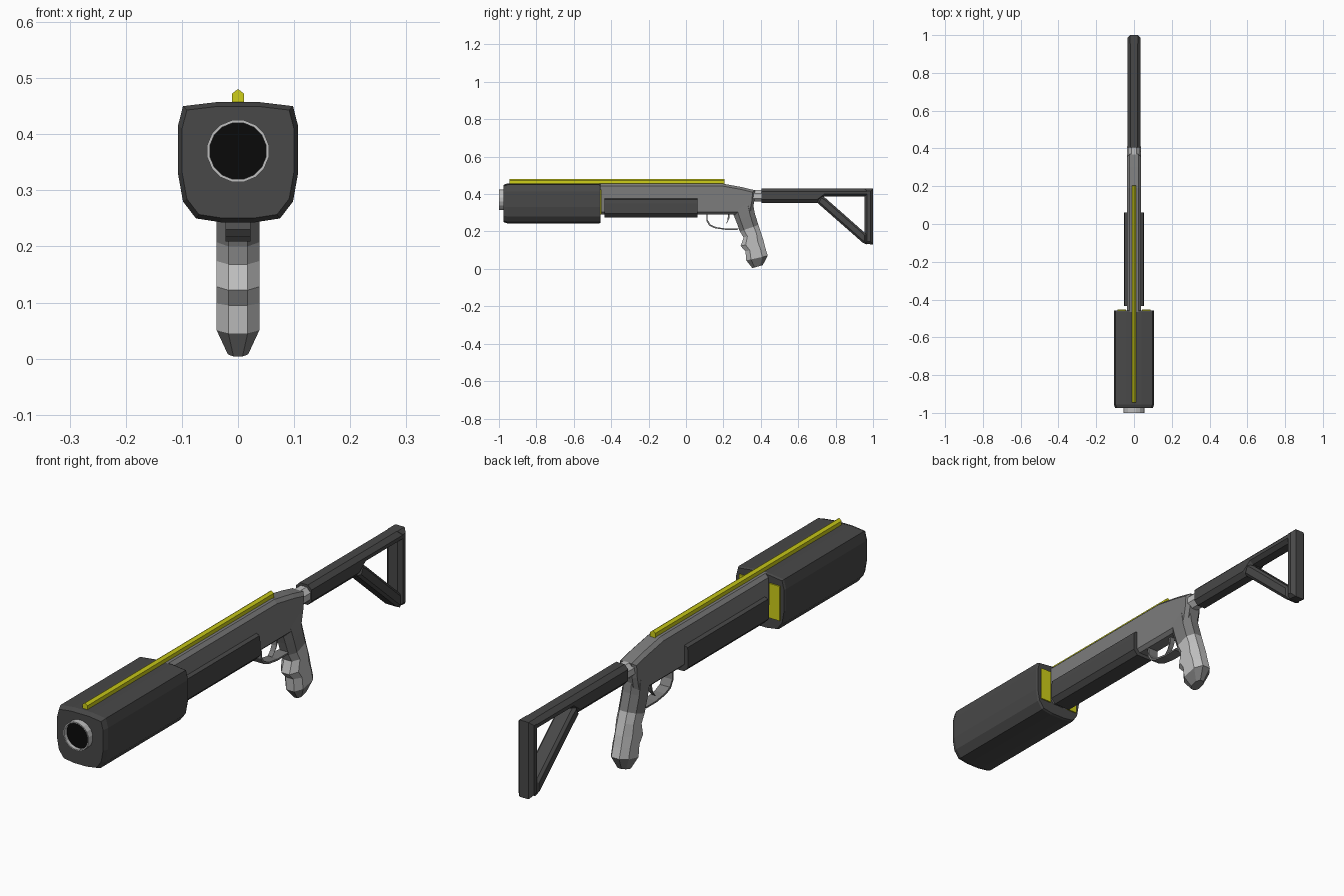
import bpy, bmesh, math

if "Cube" in bpy.data.objects:
    bpy.data.objects.remove(bpy.data.objects["Cube"])


def material(name, r, g, b):
    m = bpy.data.materials.new(name)
    m.diffuse_color = (r, g, b, 1)
    m.use_nodes = True
    m.node_tree.nodes["Principled BSDF"].inputs["Base Color"].default_value = m.diffuse_color
    return m


DARK = material("charcoal", 0.065, 0.065, 0.065)
GRAY = material("mid_gray", 0.2, 0.2, 0.2)
LIGHT = material("light_gray", 0.52, 0.52, 0.52)
YELLOW = material("yellow", 0.62, 0.62, 0.01)
BLACK = material("bore_black", 0.003, 0.003, 0.003)


def finish(name, bm, mats):
    bmesh.ops.recalc_face_normals(bm, faces=bm.faces)
    me = bpy.data.meshes.new(name)
    bm.to_mesh(me)
    bm.free()
    for m in mats:
        me.materials.append(m)
    ob = bpy.data.objects.new(name, me)
    bpy.context.collection.objects.link(ob)
    return ob


def loft(name, rings, mats, seg_mats=None, cap_mat=0, closed=False):
    """Skin a sequence of rings with equal point counts."""
    bm = bmesh.new()
    vs = [[bm.verts.new(p) for p in r] for r in rings]
    n, k = len(rings[0]), len(rings)
    for i in range(k if closed else k - 1):
        a, b = vs[i], vs[(i + 1) % k]
        for j in range(n):
            f = bm.faces.new((a[j], a[(j + 1) % n], b[(j + 1) % n], b[j]))
            f.material_index = seg_mats[i] if seg_mats else 0
    if not closed:
        for r in (vs[0], vs[-1]):
            bm.faces.new(r).material_index = cap_mat
    return finish(name, bm, mats)


def plate(name, profile, half, mat, bevel=0.0):
    """Extrude a (y, z) profile across x, chamfering the side outlines."""
    bm = bmesh.new()
    f = bm.faces.new([bm.verts.new((-half, y, z)) for y, z in profile])
    ext = bmesh.ops.extrude_face_region(bm, geom=[f])["geom"]
    for v in ext:
        if isinstance(v, bmesh.types.BMVert):
            v.co.x = half
    if bevel:
        edges = [e for e in bm.edges if abs(e.verts[0].co.x - e.verts[1].co.x) < 1e-5]
        bmesh.ops.bevel(bm, geom=edges, offset=bevel, segments=1, affect='EDGES')
    return finish(name, bm, [mat])


def section(half_profile, y, s=1.0, cz=0.0):
    """Mirror an (x, z) half profile into a ring at y, scaled about cz."""
    pts = half_profile + [(-x, z) for x, z in reversed(half_profile)]
    return [(x * s, y, cz + (z - cz) * s) for x, z in pts]


def circle(r, y, z, n=16):
    return [(r * math.cos(2 * math.pi * (i + .5) / n), y, z + r * math.sin(2 * math.pi * (i + .5) / n))
            for i in range(n)]


# Front housing with chamfered ends
hp = [(.04, .457), (.098, .45), (.107, .415), (.107, .33), (.098, .28), (.075, .25), (.03, .243)]
loft("front_housing", [section(hp, y, s, .35) for y, s in
     ((-.975, .93), (-.955, 1), (-.465, 1), (-.457, .97))], [DARK])

# Barrel muzzle with dark bore
loft("barrel", [circle(r, y, .37) for r, y in
     ((.056, -.9), (.056, -1), (.051, -1), (.051, -.985))], [LIGHT, BLACK], cap_mat=1)

# Yellow lamps on the rear of the housing
for side, sx in (("left", -1), ("right", 1)):
    ring = [(sx * .042, .29), (sx * .088, .29), (sx * .088, .425), (sx * .042, .425)]
    loft("rear_lamp_" + side, [[(x, y, z) for x, z in ring] for y in (-.46, -.452)], [YELLOW])

# Receiver body
plate("receiver", [(-.47, .457), (.19, .457), (.30, .437), (.37, .42), (.365, .36), (.35, .29),
                   (-.47, .29)], .036, GRAY, .013)

# Sliding fore-grip
fp = [(.035, .378), (.05, .372), (.053, .35), (.053, .295), (.035, .276)]
loft("fore_grip", [section(fp, -.435), section(fp, .062)], [DARK])

# Sight rail along the top
rp = [(.001, .48), (.011, .472), (.011, .45)]
loft("top_rail", [section(rp, -.945), section(rp, .205)], [YELLOW])

# Pistol grip: tilted rings from front point to back point
grip = [  # front y, z, back y, z, half width
    (.25, .30, .355, .37, .036), (.27, .25, .367, .30, .038), (.288, .20, .387, .235, .038),
    (.308, .168, .40, .195, .038), (.292, .122, .415, .15, .038), (.318, .095, .425, .11, .038),
    (.322, .045, .437, .07, .038), (.355, .004, .41, .02, .018)]
rings = []
for fy, fz, by, bz, w in grip:
    half = [(w * k, fy + (by - fy) * t, fz + (bz - fz) * t)
            for t, k in ((0, .45), (.22, 1), (.75, 1), (1, .45))]
    rings.append(half + [(-x, y, z) for x, y, z in reversed(half)])
loft("pistol_grip", rings, [GRAY, LIGHT], [0, 0, 1, 1, 1, 1, 0])


# Trigger guard and trigger: flat strips following a path
def strip(name, path, half, thick, mat):
    inner = [(y + thick * .7, z + thick * .7) for y, z in path]
    plate(name, path + inner[::-1], half, mat)


strip("trigger_guard", [(.108, .295), (.11, .255), (.125, .23), (.155, .217), (.21, .209), (.275, .209)],
      .022, .009, GRAY)
strip("trigger", [(.225, .295), (.222, .26), (.212, .24), (.198, .225)], .01, .014, GRAY)

# Collar joining receiver and stock
loft("stock_collar", [circle(.033, y, .39, 8) for y in (.35, .42)], [LIGHT])

# Skeleton stock: top tube, butt and diagonal brace
tube = [(.018, .43), (.034, .414), (.034, .37), (.018, .352)]
slim = [(.018, .43), (.034, .414), (.034, .40), (.018, .387)]
loft("stock_tube", [section(tube, .405), section(tube, .70), section(slim, .74), section(slim, .98)], [DARK])
plate("stock_butt", [(.955, .43), (1, .43), (1, .13), (.955, .135)], .034, DARK, .014)
plate("stock_brace", [(.70, .355), (.72, .395), (.75, .375), (.965, .185), (.965, .13), (.945, .14)],
      .034, DARK, .01)
